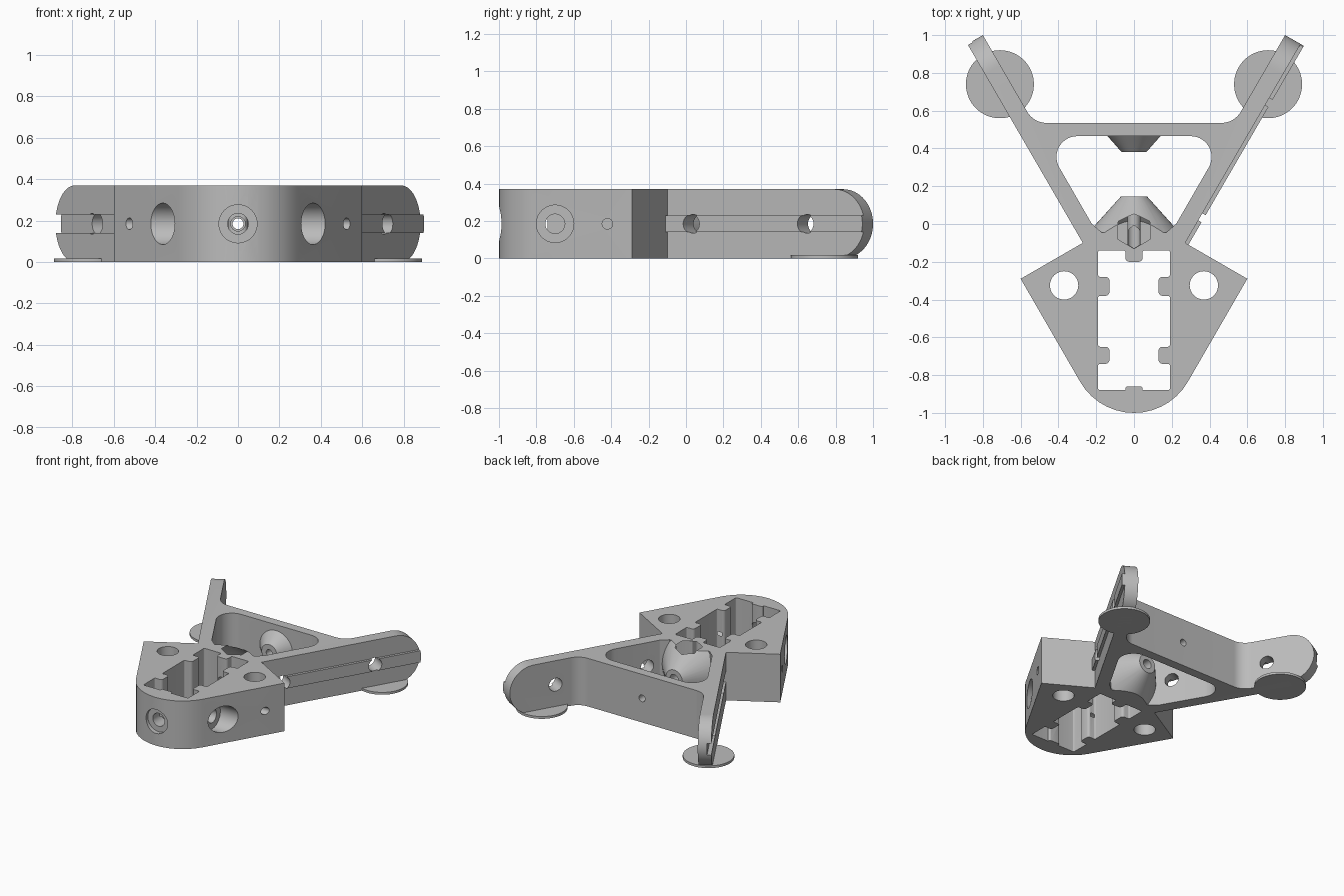
import bpy, bmesh, math
from mathutils import Vector, Matrix

if "Cube" in bpy.data.objects:
    bpy.data.objects.remove(bpy.data.objects["Cube"])

H, MID = 0.37, 0.185
SIDES = (1, -1)

grey = bpy.data.materials.new("plain grey")
grey.use_nodes = True
grey.diffuse_color = (0.5, 0.5, 0.5, 1)
grey.node_tree.nodes["Principled BSDF"].inputs["Base Color"].default_value = (0.5, 0.5, 0.5, 1)


def finish(bm, name):
    bmesh.ops.recalc_face_normals(bm, faces=bm.faces)
    mesh = bpy.data.meshes.new(name)
    bm.to_mesh(mesh)
    bm.free()
    mesh.materials.append(grey)
    ob = bpy.data.objects.new(name, mesh)
    bpy.context.collection.objects.link(ob)
    return ob


def fillet(corners, steps=14):
    """Round each (x, y, radius) corner of a closed outline."""
    out = []
    for i, (x, y, r) in enumerate(corners):
        p = Vector((x, y))
        if r == 0:
            out.append(p)
            continue
        a = (Vector(corners[i - 1][:2]) - p).normalized()
        b = (Vector(corners[(i + 1) % len(corners)][:2]) - p).normalized()
        half = a.angle(b) / 2
        c = p + (a + b).normalized() * r / math.sin(half)
        t = r / math.tan(half)
        start, end = p + a * t - c, p + b * t - c
        sweep = start.angle_signed(end)
        n = steps if r > 0.05 else 4
        for k in range(n + 1):
            out.append(c + Matrix.Rotation(-sweep * k / n, 2) @ start)
    return out


def prism(name, outline, lo, hi, matrix=Matrix()):
    bm = bmesh.new()
    rings = [[bm.verts.new(matrix @ Vector((p[0], p[1], z))) for p in outline] for z in (lo, hi)]
    bm.faces.new(rings[0][::-1])
    bm.faces.new(rings[1])
    n = len(outline)
    for i in range(n):
        j = (i + 1) % n
        bm.faces.new((rings[0][i], rings[0][j], rings[1][j], rings[1][i]))
    return finish(bm, name)


def rod(name, start, end, r1, r2=None, sides=48, clip=False):
    """Cylinder or cone between two points, optionally trimmed to the body height."""
    start, end = Vector(start), Vector(end)
    axis = end - start
    m = Matrix.Translation((start + end) / 2) @ axis.to_track_quat('Z', 'Y').to_matrix().to_4x4()
    bm = bmesh.new()
    bmesh.ops.create_cone(bm, cap_ends=True, segments=sides, radius1=r1,
                          radius2=r1 if r2 is None else r2, depth=axis.length, matrix=m)
    if clip:
        for z, d in ((0, -1), (H, 1)):
            bmesh.ops.bisect_plane(bm, geom=bm.verts[:] + bm.edges[:] + bm.faces[:],
                                   plane_co=(0, 0, z), plane_no=(0, 0, d), clear_outer=True)
            bmesh.ops.holes_fill(bm, edges=[e for e in bm.edges if e.is_boundary])
    return finish(bm, name)


def combine(target, tool, operation='DIFFERENCE'):
    tool.hide_render = True
    mod = target.modifiers.new("join", 'BOOLEAN')
    mod.operation, mod.solver, mod.object = operation, 'EXACT', tool
    bpy.context.view_layer.objects.active = target
    bpy.ops.object.modifier_apply(modifier=mod.name)
    bpy.data.objects.remove(tool)


def mirrored(half):
    return half + [(-x, y, r) for x, y, r in reversed(half) if x > 0]


# Main frame: rounded front block with two spreading arms and a crossbar
body = prism("frame", fillet(mirrored([
    (0, -1.329, 0.329), (0.6, -0.29, 0), (0.271, -0.1, 0),
    (0.882, 0.953, 0), (0.8, 1.0, 0), (0.531, 0.535, 0.12)])), 0, H)

# Triangular opening between the arms
combine(body, prism("opening", fillet(mirrored([
    (0.17, -0.045, 0), (0.223, 0, 0.02), (0.491, 0.465, 0.11)])), -0.1, H + 0.1))

# Raised rib along each arm
arm = Vector((0.5, 0.866, 0))
out = Vector((0.866, -0.5, 0))
for s in SIDES:
    a = Vector((0.271, -0.1, 0))
    b = Vector((0.882, 0.953, 0))
    pts = [a - out * 0.03, a + out * 0.02, b + out * 0.02, b - out * 0.03]
    combine(body, prism("rib", [(s * p.x, p.y) for p in pts], 0.14, 0.23), 'UNION')

# Conical bosses facing each other across the opening
combine(body, rod("rear_boss", (0, -0.06, MID), (0, 0.145, MID), 0.255, 0.07, clip=True), 'UNION')
combine(body, rod("crossbar_boss", (0, 0.48, MID), (0, 0.38, MID), 0.153, 0.065), 'UNION')

# Tabbed vertical window in the block
combine(body, prism("window", fillet(mirrored([
    (0.045, -0.86, 0.01), (0.045, -0.88, 0), (0.19, -0.88, 0.01),
    (0.19, -0.74, 0.01), (0.13, -0.74, 0.02), (0.13, -0.65, 0.02), (0.19, -0.65, 0.01),
    (0.19, -0.38, 0.01), (0.13, -0.38, 0.02), (0.13, -0.28, 0.02), (0.19, -0.28, 0.01),
    (0.19, -0.14, 0.01), (0.045, -0.14, 0.01), (0.045, -0.2, 0.02)])), -0.1, H + 0.1))

# Holes along the centre line
for y0, y1, r in ((-1.1, -0.8, 0.05), (-1.1, -0.965, 0.092), (-0.25, 0.2, 0.035), (0.3, 0.6, 0.026)):
    combine(body, rod("centre_hole", (0, y0, MID), (0, y1, MID), r))

# Tapered hexagonal pocket behind the window
hexes = [[(r * math.sin(k * math.pi / 3), c + r * math.cos(k * math.pi / 3), z) for k in range(6)]
         for r, c, z in ((0.055, -0.073, 0.2), (0.1, -0.03, H + 0.001))]
bm = bmesh.new()
for ring in hexes:
    for co in ring:
        bm.verts.new(co)
bmesh.ops.convex_hull(bm, input=bm.verts)
combine(body, finish(bm, "pocket"))

for s in SIDES:
    # Vertical holes, then cross holes with counterbores
    combine(body, rod("vertical_hole", (s * 0.37, -0.325, -0.1), (s * 0.37, -0.325, 0.5), 0.075))
    combine(body, rod("cross_hole", (s * 0.15, -0.7, MID), (s * 0.6, -0.7, MID), 0.052))
    combine(body, rod("counterbore", (s * 0.27, -0.7, MID), (s * 0.6, -0.7, MID), 0.1))
    combine(body, rod("pin_hole", (s * 0.33, -0.42, MID), (s * 0.7, -0.42, MID), 0.028))
    # Holes square through the arms
    n = Vector((s * out.x, out.y, 0))
    for x, y in ((0.365, 0.03), (0.72, 0.64)):
        c = Vector((s * x, y, MID))
        combine(body, rod("arm_hole", c - n * 0.16, c + n * 0.1, 0.05))
    # Round off the arm tip
    d = Vector((s * arm.x, arm.y, 0))
    up = Vector((0, 0, 1))
    m = Matrix((d, up, d.cross(up))).transposed().to_4x4()
    m.translation = (s * 0.7075, 0.84, MID)
    arc = [(MID * math.cos(t), MID * math.sin(t))
           for t in (math.pi * (k / 32 - 0.5) for k in range(33))]
    combine(body, prism("tip_cutter", arc + [(0, 0.3), (0.4, 0.3), (0.4, -0.3), (0, -0.3)], -0.3, 0.3, m))

# Thin round foot pads under the arm ends
pads = [rod(name, (s * 0.71, 0.74, 0), (s * 0.71, 0.74, 0.018), 0.18, sides=64)
        for s, name in zip(SIDES, ("left_foot_pad", "right_foot_pad"))]

for ob in [body] + pads:
    bpy.ops.object.select_all(action='DESELECT')
    ob.select_set(True)
    bpy.context.view_layer.objects.active = ob
    bpy.ops.object.shade_smooth_by_angle(angle=math.radians(30))
